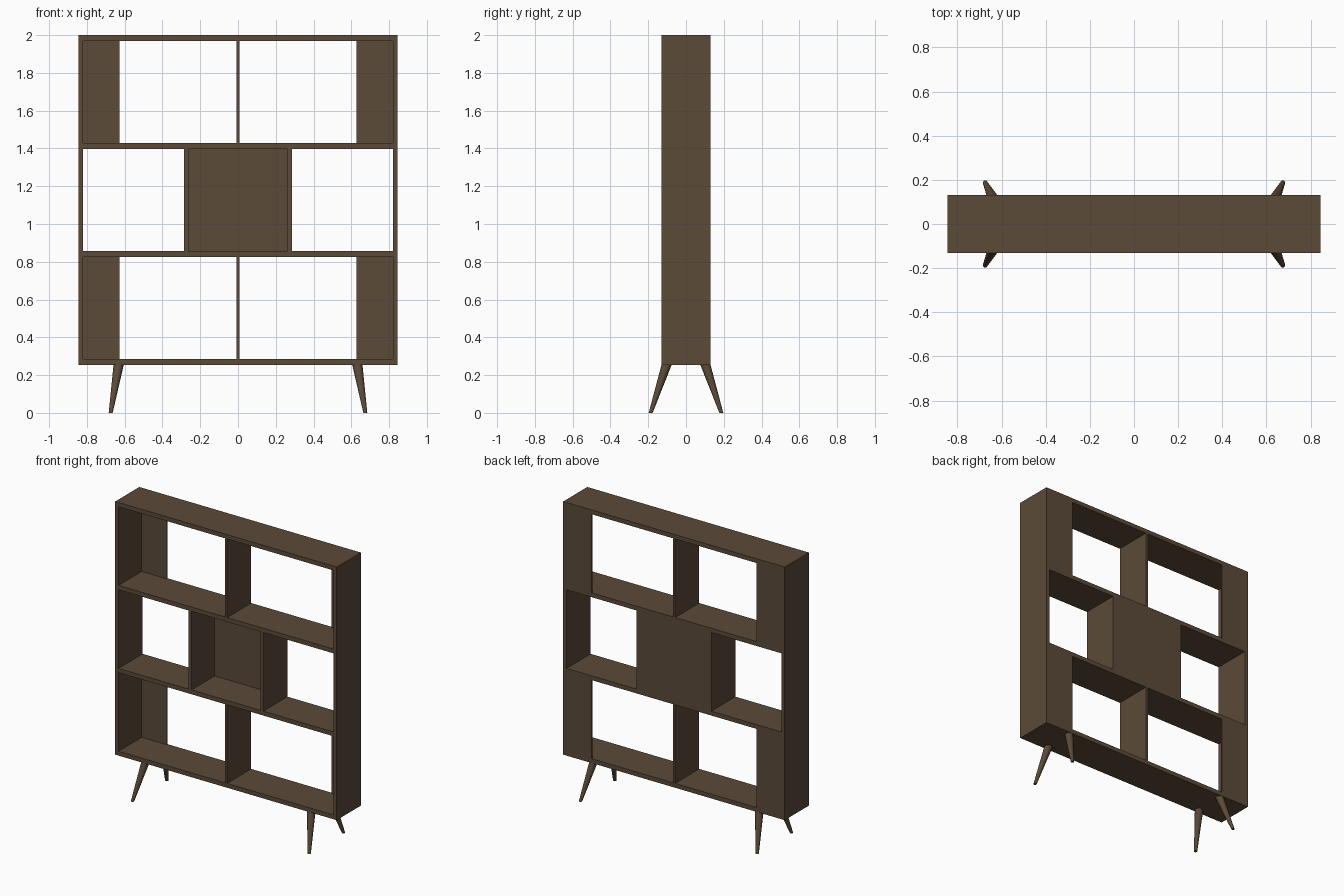
import bpy, bmesh
from mathutils import Vector

if "Cube" in bpy.data.objects:
    bpy.data.objects.remove(bpy.data.objects["Cube"])

W, D = 0.845, 0.131          # half width, half depth
Z0, Z1 = 0.254, 2.0          # carcass bottom and top
T = 0.03                     # shelf thickness
SIDE = 0.025                 # side board thickness
DIV = 0.022                  # divider thickness
BACK = 0.01                  # back panel thickness
ROW = (Z1 - Z0 - 4 * T) / 3  # clear height of a row

wood = bpy.data.materials.new("dark walnut wood")
wood.diffuse_color = (0.105, 0.069, 0.040, 1)
wood.use_nodes = True
wood.node_tree.nodes["Principled BSDF"].inputs["Base Color"].default_value = wood.diffuse_color


def finish(name, bm):
    bmesh.ops.recalc_face_normals(bm, faces=bm.faces)
    me = bpy.data.meshes.new(name)
    bm.to_mesh(me)
    bm.free()
    me.materials.append(wood)
    ob = bpy.data.objects.new(name, me)
    bpy.context.scene.collection.objects.link(ob)
    return ob


def board(name, x0, x1, y0, y1, z0, z1):
    bm = bmesh.new()
    bmesh.ops.create_cube(bm, size=1)
    for v in bm.verts:
        v.co = Vector(((x0 + x1) / 2 + v.co.x * (x1 - x0),
                       (y0 + y1) / 2 + v.co.y * (y1 - y0),
                       (z0 + z1) / 2 + v.co.z * (z1 - z0)))
    return finish(name, bm)


def row_z(i):
    z = Z0 + T + i * (ROW + T)
    return z, z + ROW


# Side boards
for s, label in ((-1, "left"), (1, "right")):
    a, b = sorted((s * W, s * (W - SIDE)))
    board(label + "_side", a, b, -D, D, Z0, Z1)

# Bottom, two shelves and top
inner = W - SIDE
for i, name in enumerate(("bottom_board", "lower_shelf", "upper_shelf", "top_board")):
    z = Z0 + i * (ROW + T)
    board(name, -inner, inner, -D, D, z, z + T)

# Top and bottom rows: centre divider and narrow back panels at the ends
for i, label in ((0, "lower"), (2, "upper")):
    za, zb = row_z(i)
    board(label + "_divider", -0.009, 0.009, -D, D, za, zb)
    for s, side in ((-1, "left"), (1, "right")):
        a, b = sorted((s * inner, s * 0.628))
        board(f"{label}_{side}_back_panel", a, b, D - BACK, D, za, zb)

# Middle row: two dividers with a closed back between them
za, zb = row_z(1)
for s, side in ((-1, "left"), (1, "right")):
    a, b = sorted((s * 0.285, s * (0.285 - DIV)))
    board(f"middle_{side}_divider", a, b, -D, D, za, zb)
board("middle_back_panel", -0.285 + DIV, 0.285 - DIV, D - BACK, D, za, zb)

# Splayed tapered round legs
top, foot = Vector((0.632, 0.103, Z0)), Vector((0.674, 0.187, 0))
for sx, side in ((-1, "left"), (1, "right")):
    for sy, end in ((-1, "front"), (1, "back")):
        bm = bmesh.new()
        bmesh.ops.create_cone(bm, cap_ends=True, segments=20,
                              radius1=0.0105, radius2=0.027, depth=1)
        for v in bm.verts:
            c = top if v.co.z > 0 else foot
            v.co = Vector((c.x * sx + v.co.x, c.y * sy + v.co.y, c.z))
        leg = finish(f"{end}_{side}_leg", bm)
        bpy.ops.object.select_all(action='DESELECT')
        leg.select_set(True)
        bpy.context.view_layer.objects.active = leg
        bpy.ops.object.shade_smooth_by_angle()
